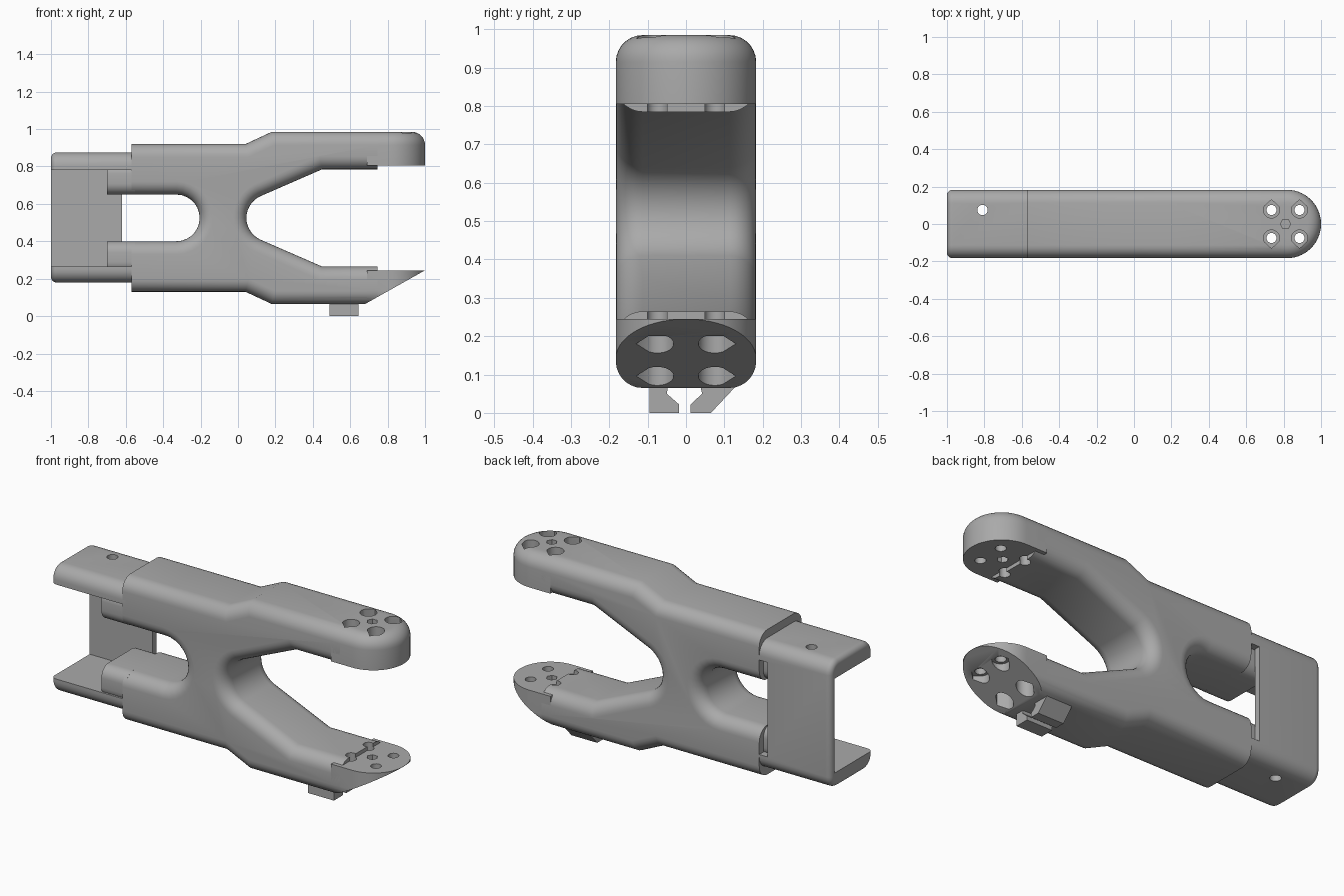
import bpy, bmesh
from math import sin, cos, pi, radians
from mathutils import Vector

cube = bpy.data.objects.get("Cube")
if cube:
    bpy.data.objects.remove(cube)

grey = bpy.data.materials.new("plain grey")
grey.use_nodes = True
grey.diffuse_color = (0.4, 0.4, 0.4, 1)
grey.node_tree.nodes["Principled BSDF"].inputs["Base Color"].default_value = (0.4, 0.4, 0.4, 1)

PLACE = {"x": lambda u, v, d: (d, u, v),
         "y": lambda u, v, d: (u, d, v),
         "z": lambda u, v, d: (u, v, d)}
HALF = 0.183      # half depth of the frame
ROUND = 0.07      # edge rounding


def prism(points, axis, start, end):
    """Extrude a closed outline along an axis."""
    bm = bmesh.new()
    rings = [[bm.verts.new(PLACE[axis](u, v, d)) for u, v in points] for d in (start, end)]
    n = len(points)
    for ring in rings:
        bm.faces.new(ring)
    for i in range(n):
        j = (i + 1) % n
        bm.faces.new((rings[0][i], rings[0][j], rings[1][j], rings[1][i]))
    bmesh.ops.recalc_face_normals(bm, faces=bm.faces)
    return bm


def bevel(bm, rule, size):
    edges = [e for e in bm.edges if rule(e.verts[0].co, e.verts[1].co)]
    bmesh.ops.bevel(bm, geom=edges, offset=size, segments=7, profile=0.5,
                    affect="EDGES", clamp_overlap=False)


def slice_off(bm, point, normal):
    """Remove everything on the normal side of a plane and cap the cut."""
    cut = bmesh.ops.bisect_plane(bm, geom=bm.verts[:] + bm.edges[:] + bm.faces[:],
                                 plane_co=point, plane_no=normal, clear_outer=True)
    edges = [e for e in cut["geom_cut"] if isinstance(e, bmesh.types.BMEdge)]
    bmesh.ops.holes_fill(bm, edges=edges, sides=0)
    bmesh.ops.recalc_face_normals(bm, faces=bm.faces)


def finish(name, bm):
    mesh = bpy.data.meshes.new(name)
    bm.to_mesh(mesh)
    bm.free()
    obj = bpy.data.objects.new(name, mesh)
    bpy.context.collection.objects.link(obj)
    mesh.materials.append(grey)
    return obj


def activate(obj):
    bpy.ops.object.select_all(action="DESELECT")
    obj.select_set(True)
    bpy.context.view_layer.objects.active = obj


def subtract(obj, cutters):
    activate(obj)
    for cutter in cutters:
        mod = obj.modifiers.new("cut", "BOOLEAN")
        mod.operation, mod.solver, mod.object = "DIFFERENCE", "EXACT", cutter
        bpy.ops.object.modifier_apply(modifier=mod.name)


def arc(cx, cy, rx, ry, a0, a1, n=14):
    angles = [radians(a0 + (a1 - a0) * i / n) for i in range(n + 1)]
    return [(cx + rx * cos(a), cy + ry * sin(a)) for a in angles]


def rectangle(u0, u1, v0, v1):
    return [(u0, v0), (u1, v0), (u1, v1), (u0, v1)]


def rounded(u0, u1, v0, v1, r):
    return (arc(u1 - r, v1 - r, r, r, 0, 90, 7) + arc(u0 + r, v1 - r, r, r, 90, 180, 7)
            + arc(u0 + r, v0 + r, r, r, 180, 270, 7) + arc(u1 - r, v0 + r, r, r, 270, 360, 7))


cutters = []


def cutter(points, axis, start, end):
    obj = finish("cutter", prism(points, axis, start, end))
    obj.hide_render = True
    cutters.append(obj)
    return obj


# Forked frame: side profile with two throats, long edges rounded
profile = [(-0.9, 0.92), (0.04, 0.92), (0.18, 0.985), (1.3, 0.985), (1.3, 0.785), (0.45, 0.785)]
profile += arc(0.18, 0.525, 0.135, 0.13, 118, 242)
profile += [(0.45, 0.265), (1.3, 0.265), (1.3, 0.065), (0.18, 0.065), (0.04, 0.13), (-0.9, 0.13)]
profile += [(-0.9, 0.4)] + arc(-0.33, 0.525, 0.125, 0.125, -90, 90) + [(-0.9, 0.65)]
bm = prism(profile, "y", -HALF, HALF)
bevel(bm, lambda a, b: abs(a.y - b.y) < 1e-4, ROUND)
slice_off(bm, (-0.57, 0, 0), (-1, 0, 0))
slice_off(bm, (0.745, 0, 0), (1, 0, 0))
frame = finish("forked_frame", bm)

# Fingertips: round-nosed pads, outer rim rounded
nose = [(0.69, -HALF)] + arc(1 - HALF, 0, HALF, HALF, -90, 90, 28) + [(0.69, HALF)]
tips = []
for name, inner, outer in (("upper_fingertip", 0.805, 0.985), ("lower_fingertip", 0.245, 0.065)):
    bm = prism(nose, "z", inner, outer)
    bevel(bm, lambda a, b: abs(a.z - outer) < 1e-4 and abs(b.z - outer) < 1e-4
          and max(a.x, b.x) > 0.7, ROUND)
    tips.append(finish(name, bm))

# Sloping underside of the lower fingertip
slope = cutter([(0.68, 0.065), (1.02, 0.256), (1.2, 0.256), (1.2, -0.1), (0.68, -0.1)], "y", -0.4, 0.4)
subtract(frame, [slope])
subtract(tips[1], [slope])

# Screw holes with wide outer mouths
holes = []
for x in (0.735, 0.885):
    for y in (-0.075, 0.075):
        holes.append(cutter(arc(x, y, 0.027, 0.027, 0, 345, 23), "z", -0.1, 1.1))
        side = 1 if y > 0 else -1
        drop = [(x + u, y + side * v) for u, v in arc(0, 0, 0.043, 0.043, -210, 30, 18) + [(0, 0.055)]]
        holes.append(cutter(drop, "z", 0.93, 1.1))
        holes.append(cutter(drop, "z", -0.1, 0.2))
holes.append(cutter(arc(0.81, 0, 0.028, 0.028, 0, 300, 5), "z", 0.19, 1.1))
for part in [frame] + tips:
    subtract(part, holes)

# Open sleeve at the tail: top plate, bottom plate and back wall
bm = prism(rounded(-HALF, HALF, 0.18, 0.875, ROUND), "x", -1, -0.55)
bevel(bm, lambda a, b: a.x < -0.99 and b.x < -0.99, 0.03)
sleeve = finish("tail_sleeve", bm)
subtract(sleeve, [cutter(rectangle(-0.3, 0.15, 0.265, 0.78), "x", -1.2, -0.4),
                  cutter(rectangle(-0.3, 0.3, 0.265, 0.78), "x", -0.62, -0.4),
                  cutter(arc(-0.81, 0.075, 0.028, 0.028, 0, 345, 23), "z", 0, 1.1)])

# Arm ends reaching into the sleeve
arms = [finish(name, prism(rounded(-0.178, 0.148, low, high, 0.06), "x", -0.7, -0.55))
        for name, low, high in (("upper_arm_end", 0.65, 0.82), ("lower_arm_end", 0.23, 0.4))]

# Cable clip under the lower finger
hooks = {"clip_hook_straight": [(-0.095, 0.08), (-0.095, 0), (-0.018, 0), (-0.018, 0.022),
                                (-0.05, 0.05), (-0.045, 0.08)],
         "clip_hook_slanted": [(0.14, 0.08), (0.065, 0), (0.012, 0), (0.012, 0.022),
                               (0.042, 0.05), (0.035, 0.08)]}
clips = [finish(name, prism(points, "x", 0.49, 0.645)) for name, points in hooks.items()]

for obj in cutters:
    bpy.data.objects.remove(obj)
for obj in [frame, sleeve] + tips + arms + clips:
    activate(obj)
    bpy.ops.object.shade_smooth_by_angle(angle=radians(32))
